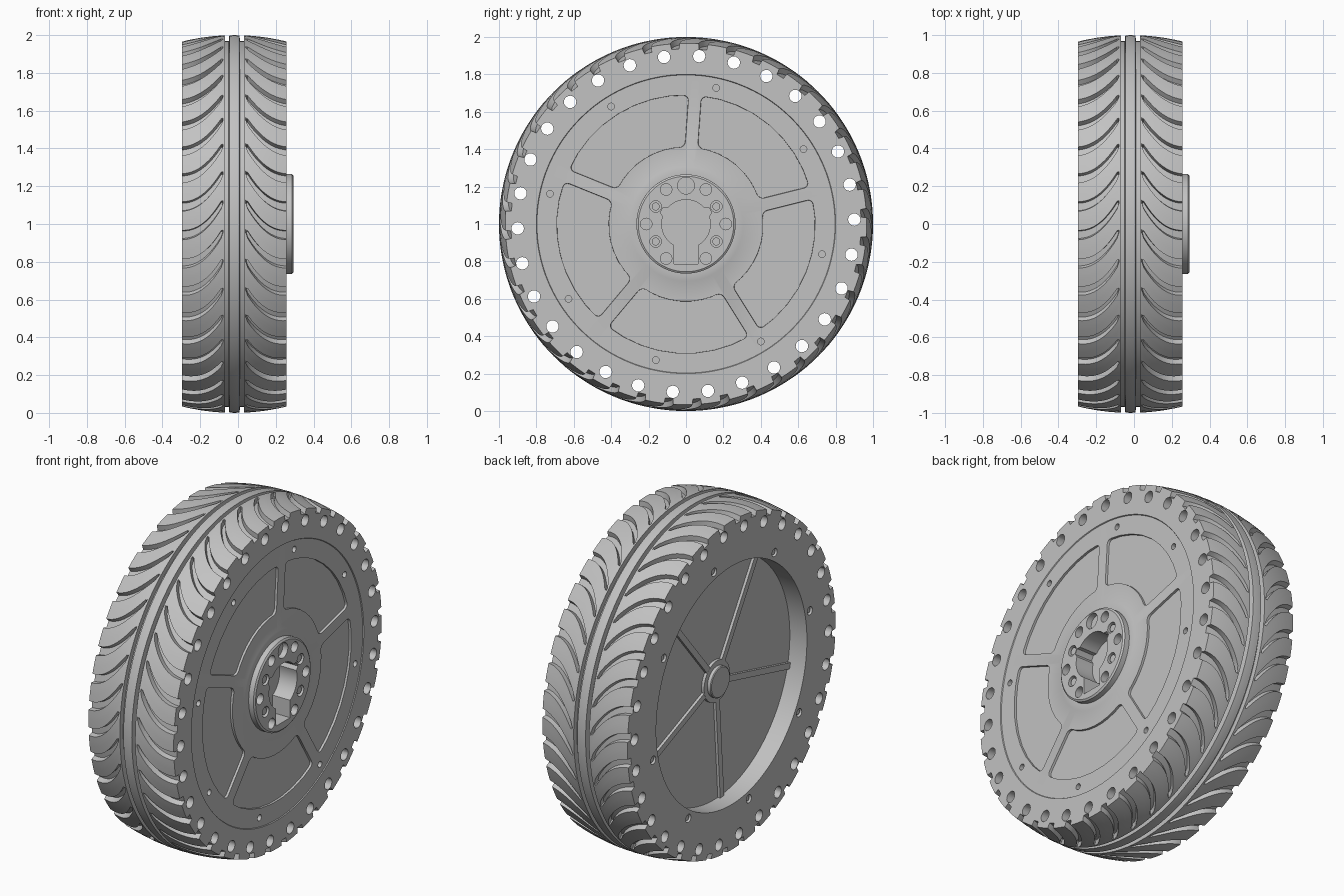
import bpy, bmesh
from math import sin, cos, pi, radians

if "Cube" in bpy.data.objects:
    bpy.data.objects.remove(bpy.data.objects["Cube"])

SEG = 144          # steps around the wheel
MID = -0.019       # x of the tread centre line
HALF = 0.277       # half width of the tread
FLOOR = -0.185     # x of the recessed back

grey = bpy.data.materials.new("plain grey")
grey.use_nodes = True
grey.diffuse_color = (0.54, 0.54, 0.54, 1)
grey.node_tree.nodes["Principled BSDF"].inputs["Base Color"].default_value = (0.54, 0.54, 0.54, 1)


def at(x, r, a):
    """Point at radius r and angle a around the axle."""
    return (x, r * cos(a), 1 + r * sin(a))


def finish(bm, name):
    bmesh.ops.recalc_face_normals(bm, faces=bm.faces)
    mesh = bpy.data.meshes.new(name)
    bm.to_mesh(mesh)
    bm.free()
    mesh.materials.append(grey)
    ob = bpy.data.objects.new(name, mesh)
    bpy.context.collection.objects.link(ob)
    return ob


def activate(ob):
    bpy.ops.object.select_all(action='DESELECT')
    ob.select_set(True)
    bpy.context.view_layer.objects.active = ob


def smooth(ob):
    activate(ob)
    bpy.ops.object.shade_smooth_by_angle(angle=radians(28))


def bridge(bm, rings):
    for a, b in zip(rings, rings[1:]):
        n = len(a)
        for i in range(n):
            bm.faces.new((a[i], a[(i + 1) % n], b[(i + 1) % n], b[i]))


def lathe(name, profile, caps=True):
    bm = bmesh.new()
    rings = [[bm.verts.new(at(x, r, 2 * pi * i / SEG)) for i in range(SEG)] for x, r in profile]
    bridge(bm, rings)
    if caps:
        bm.faces.new(rings[0])
        bm.faces.new(rings[-1])
    return finish(bm, name)


def prism(bm, outline, x0, x1):
    """Extrude a (y, z) outline, measured from the axle, along x."""
    rings = [[bm.verts.new((x, y, 1 + z)) for y, z in outline] for x in (x0, x1)]
    bridge(bm, rings)
    bm.faces.new(rings[0])
    bm.faces.new(rings[1])


def disc(radius, dist=0, ang=0, n=20):
    cy, cz = dist * cos(ang), dist * sin(ang)
    return [(cy + radius * cos(2 * pi * i / n), cz + radius * sin(2 * pi * i / n)) for i in range(n)]


def cut(ob, bm):
    cutter = finish(bm, "cutter")
    cutter.hide_render = True
    mod = ob.modifiers.new("cut", 'BOOLEAN')
    mod.operation, mod.solver, mod.object = 'DIFFERENCE', 'EXACT', cutter
    activate(ob)
    bpy.ops.object.modifier_apply(modifier=mod.name)
    bpy.data.objects.remove(cutter)


# Tread half: sheared grid with curved, round-tipped grooves pressed in
def tread(name, side):
    bm = bmesh.new()
    pitches = 40
    step = 2 * pi / pitches
    rows = [0.05, 0.06, 0.064, 0.07] + [0.07 + (HALF - 0.07) * k / 10 for k in range(1, 11)]
    rings = []

    def ring(d, base=None):
        t = (d - 0.05) / (HALF - 0.05)
        shift = radians(11) * (1 - (1 - t) ** 2.2)
        crown = 1 - 0.034 * (d / HALF) ** 2
        width = 0.25 + 0.08 * t
        inset = 0.07 if d < 0.067 else 0
        depth = 0 if d < 0.062 else 0.03
        columns = [(inset, 0), (inset + 0.03, 1), (width - inset - 0.03, 1), (width - inset, 0),
                   (width + 0.2, 0), (width + 0.4, 0)]
        rings.append([bm.verts.new(at(MID + side * d, base or crown - depth * low,
                                      step * (p + f) + shift))
                      for p in range(pitches) for f, low in columns])

    ring(rows[0], 0.96)
    for d in rows:
        ring(d)
    ring(rows[-1], 0.934)
    bridge(bm, rings)
    smooth(finish(bm, name))


tread("tread_left", 1)
tread("tread_right", -1)

# Raised band between the tread halves
rib = [(-0.055, 0.968), (-0.03, 0.968), (-0.027, 0.998), (0, 1),
       (0.027, 0.998), (0.03, 0.968), (0.055, 0.968)]
smooth(lathe("tread_center_band", [(MID + x, r) for x, r in rib], caps=False))

# Wheel body with open back and raised hub
body = lathe("wheel_body", [
    (FLOOR, 0.70), (MID - HALF, 0.70), (MID - HALF, 0.935), (MID + HALF, 0.935),
    (MID + HALF, 0.80), (0.253, 0.797), (0.253, 0.31), (0.255, 0.305), (0.255, 0.265),
    (0.286, 0.265), (0.293, 0.255)])

# Through holes around the rim
bm = bmesh.new()
for k in range(30):
    prism(bm, disc(0.033, 0.9, radians(85.5 + 12 * k)), -0.4, 0.4)
cut(body, bm)

# Screw holes on both sides, with socketed screws at the back
bm = bmesh.new()
back_screws = bmesh.new()
for k in range(8):
    a = radians(32.5 + 45 * k)
    prism(bm, disc(0.018, 0.745, a, 14), 0.23, 0.32)
    prism(bm, disc(0.024, 0.745, a, 14), -0.35, -0.27)
    prism(back_screws, disc(0.015, 0.745, a, 14), -0.288, -0.26)
cut(body, bm)
smooth(finish(back_screws, "back_screws"))

# Five shallow pockets with rounded corners
bm = bmesh.new()
for k in range(5):
    part = bmesh.new()
    spoke = radians(14 + 72 * k)
    outline = []
    for r, order in ((0.695, range(9)), (0.41, range(8, -1, -1))):
        edge = 0.026 / r
        for i in order:
            a = spoke + edge + (radians(72) - 2 * edge) * i / 8
            outline.append((r * cos(a), r * sin(a)))
    prism(part, outline, 0.24, 0.32)
    bmesh.ops.recalc_face_normals(part, faces=part.faces)
    corners = [e for e in part.edges
               if abs(e.verts[0].co.x - e.verts[1].co.x) > 0.01 and e.calc_face_angle() > 0.8]
    bmesh.ops.bevel(part, geom=corners, offset=0.03, segments=4, profile=0.5, affect='EDGES')
    middle = at(0, 0.56, spoke + radians(36))
    for v in part.verts:
        if v.co.x < 0.25:
            v.co.y += (middle[1] - v.co.y) * 0.03
            v.co.z += (middle[2] - v.co.z) * 0.03
    temp = bpy.data.meshes.new("pocket")
    part.to_mesh(temp)
    part.free()
    bm.from_mesh(temp)
    bpy.data.meshes.remove(temp)
cut(body, bm)

# Keyhole socket in the hub
bm = bmesh.new()
keyhole = []
for deg in range(-60, 241, 6):
    r = 0.15 if 18 < deg < 42 or 138 < deg < 162 else 0.13
    keyhole.append((r * cos(radians(deg)), r * sin(radians(deg))))
prism(bm, keyhole + [(-0.065, -0.215), (0.065, -0.215)], 0.18, 0.35)

# Bolt holes around the hub, with screws in four of them
hub_screws = bmesh.new()
for k in range(-2, 9):
    a = radians(30 * k)
    if k == 3:
        prism(bm, disc(0.045, 0.205, a), 0.26, 0.35)
    elif k in (-1, 1, 5, 7):
        prism(bm, disc(0.031, 0.187, a), 0.25, 0.35)
        prism(hub_screws, disc(0.021, 0.187, a), 0.24, 0.285)
    else:
        prism(bm, disc(0.031, 0.213, a), 0.24, 0.35)
cut(body, bm)
smooth(body)
smooth(finish(hub_screws, "hub_screws"))

# Ribs, flange and boss on the recessed back
ribs = bmesh.new()
for k in range(5):
    a = radians(50 + 72 * k)
    outline = [(u * cos(a) - v * sin(a), u * sin(a) + v * cos(a))
               for u, v in ((0.09, -0.018), (0.7, -0.018), (0.7, 0.018), (0.09, 0.018))]
    prism(ribs, outline, FLOOR - 0.016, FLOOR + 0.005)
finish(ribs, "back_ribs")
smooth(lathe("back_boss", [(FLOOR + 0.005, 0.12), (FLOOR - 0.017, 0.12), (FLOOR - 0.017, 0.09),
                           (FLOOR - 0.036, 0.09), (FLOOR - 0.04, 0.085)]))
